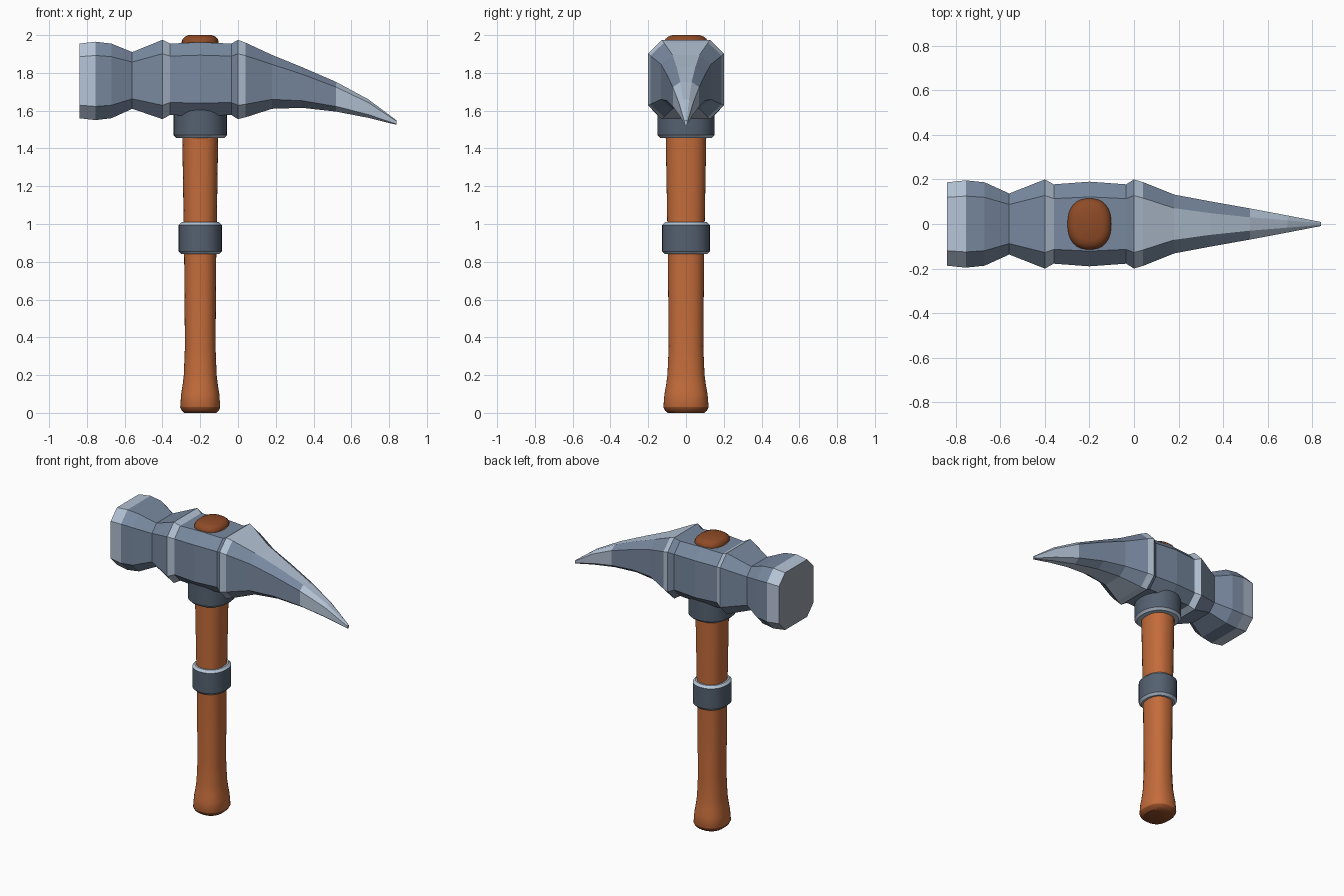
import bpy, bmesh
from math import cos, sin, pi, radians

cube = bpy.data.objects.get("Cube")
if cube:
    bpy.data.objects.remove(cube)


def material(name, rgb):
    m = bpy.data.materials.new(name)
    m.use_nodes = True
    m.diffuse_color = (*rgb, 1)
    m.node_tree.nodes["Principled BSDF"].inputs["Base Color"].default_value = (*rgb, 1)
    return m


steel = material("blue steel", (0.19, 0.25, 0.35))
bright = material("bright steel edge", (0.46, 0.55, 0.67))
worn = material("worn striking face", (0.30, 0.33, 0.37))
iron = material("dark iron", (0.09, 0.12, 0.165))
wood = material("wood", (0.55, 0.15, 0.043))
end_grain = material("dark end grain", (0.27, 0.07, 0.02))


def loft(name, rings, mats, rule, smooth):
    """Skin closed rings of points, cap both ends, colour faces by rule(face)."""
    bm = bmesh.new()
    loops = [[bm.verts.new(p) for p in ring] for ring in rings]
    n = len(loops[0])
    for a, b in zip(loops, loops[1:]):
        for i in range(n):
            j = (i + 1) % n
            bm.faces.new((a[i], a[j], b[j], b[i]))
    bm.faces.new(loops[0][::-1])
    bm.faces.new(loops[-1])
    bmesh.ops.recalc_face_normals(bm, faces=bm.faces)
    for f in bm.faces:
        f.material_index = rule(f.calc_center_median(), f.normal)
    me = bpy.data.meshes.new(name)
    bm.to_mesh(me)
    bm.free()
    for m in mats:
        me.materials.append(m)
    ob = bpy.data.objects.new(name, me)
    bpy.context.collection.objects.link(ob)
    if smooth:
        bpy.ops.object.select_all(action="DESELECT")
        ob.select_set(True)
        bpy.context.view_layer.objects.active = ob
        bpy.ops.object.shade_smooth_by_angle(angle=radians(smooth))
    return ob


AXIS_X = -0.2


def oval(z, rx, ry, count=32, power=2.4):
    """Rounded oval ring around the handle axis."""
    ring = []
    for i in range(count):
        c, s = cos(2 * pi * i / count), sin(2 * pi * i / count)
        r = (abs(c) ** power + abs(s) ** power) ** (-1 / power)
        ring.append((AXIS_X + rx * r * c, ry * r * s, z))
    return ring


def octagon(x, low, high, hy, cut_y):
    """Chamfered rectangle section of the head."""
    mid, hz = (low + high) / 2, (high - low) / 2
    ty, tz = hy * (1 - cut_y), hz * 0.65
    quarter = [(hy, -tz), (hy, tz), (ty, hz), (-ty, hz)]
    pts = quarter + [(-y, -z) for y, z in quarter]
    return [(x, y, mid + z) for y, z in pts]


# Head: striking end, waist, two raised bands and curved spike
sections = [
    (-0.84, 1.56, 1.955, 0.187, 0.36),
    (-0.755, 1.55, 1.965, 0.196, 0.36),
    (-0.67, 1.56, 1.955, 0.187, 0.36),
    (-0.56, 1.61, 1.91, 0.137, 0.36),
    (-0.40, 1.555, 1.975, 0.2, 0.36),
    (-0.36, 1.577, 1.955, 0.178, 0.36),
    (-0.2, 1.572, 1.962, 0.19, 0.36),
    (-0.035, 1.577, 1.955, 0.178, 0.36),
    (0.0, 1.555, 1.975, 0.2, 0.36),
    (0.04, 1.565, 1.96, 0.188, 0.38),
    (0.18, 1.61, 1.895, 0.132, 0.46),
    (0.34, 1.615, 1.83, 0.102, 0.52),
    (0.52, 1.595, 1.752, 0.07, 0.57),
    (0.69, 1.562, 1.66, 0.038, 0.57),
    (0.84, 1.525, 1.548, 0.009, 0.57),
]


def head_colour(c, n):
    if n.x < -0.99:
        return 2
    banded = c.x < -0.755 or -0.4 < c.x < -0.36 or 0 < c.x < 0.04 or c.x > 0.52
    spike_ridge = c.x > 0 and abs(c.y) < 0.001
    return 1 if banded or spike_ridge else 0


loft("hammer_head", [octagon(*s) for s in sections],
     [steel, bright, worn], head_colour, 0)

# Handle: flared grip, slim shaft, domed end above the head
shaft = [(0, 0.085), (0.012, 0.098), (0.03, 0.106), (0.1, 0.101), (0.15, 0.093),
         (0.2, 0.087), (0.35, 0.081), (0.84, 0.085), (1.46, 0.095), (1.965, 0.098)]
loft("handle", [oval(z, r, r * 1.13) for z, r in shaft], [wood, end_grain],
     lambda c, n: int(c.z < 0.03), 40)
dome = [(1.94, 0.097), (1.965, 0.098), (1.98, 0.093), (1.992, 0.08), (2.0, 0.062)]
loft("handle_top", [oval(z, r, r * 1.17) for z, r in dome], [end_grain],
     lambda c, n: 0, 40)


# Iron collars with bright bevelled rims
def collar(name, low, high, rx, ry):
    bevel = 0.015
    profile = [(low, bevel), (low + bevel, 0), (high - bevel, 0), (high, bevel)]
    loft(name, [oval(z, rx - d, ry - d, power=2.2) for z, d in profile],
         [iron, bright],
         lambda c, n: int(c.z < low + bevel or c.z > high - bevel), 30)


collar("middle_collar", 0.84, 1.01, 0.114, 0.126)
collar("upper_collar", 1.455, 1.64, 0.141, 0.152)
